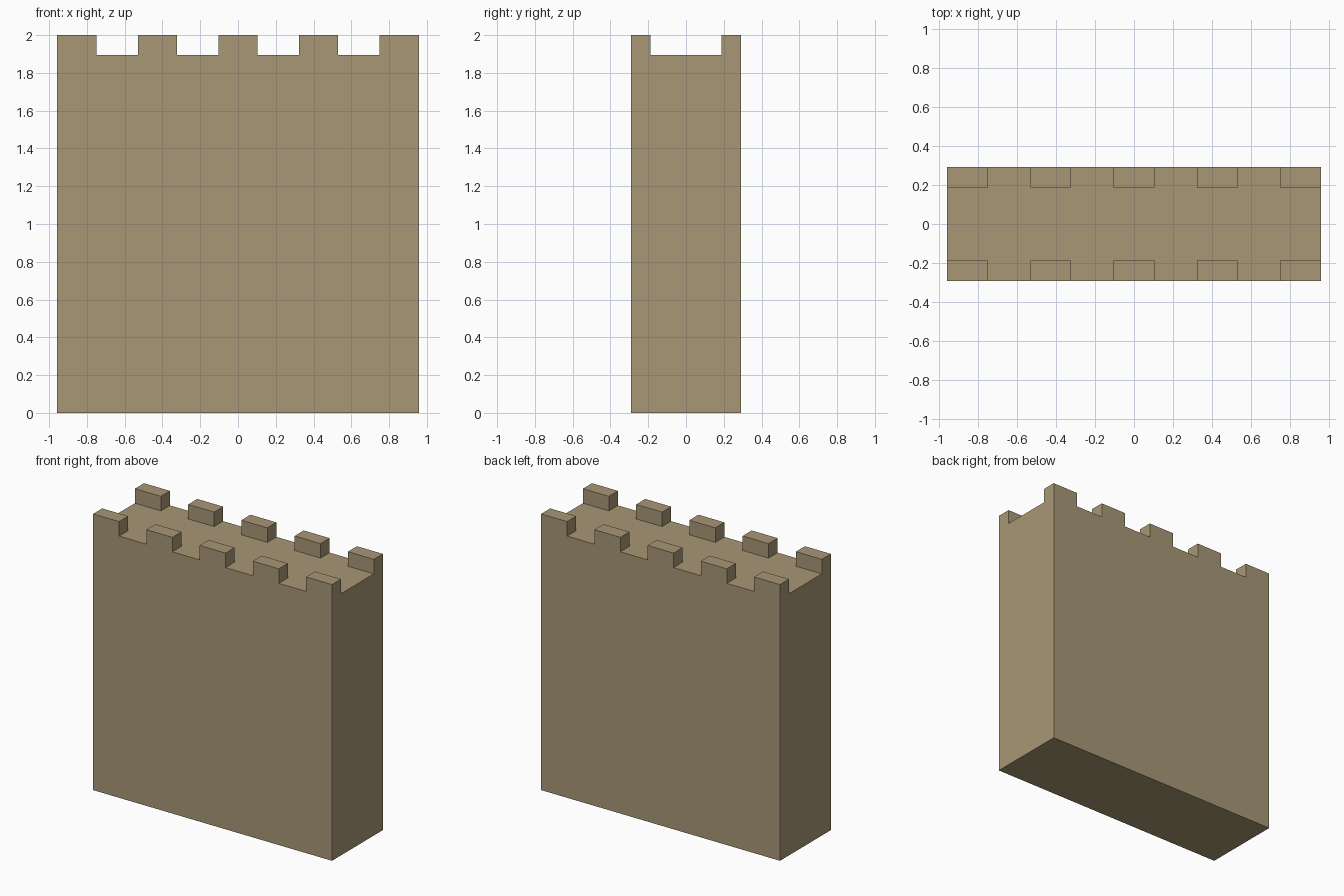
import bpy, bmesh, math
from mathutils import Matrix, Vector

if "Cube" in bpy.data.objects:
    bpy.data.objects.remove(bpy.data.objects["Cube"])

HALF_X, HALF_Y = 0.957, 0.291      # wall half sizes
FLOOR_Z, TOP_Z = 1.895, 2.0        # walkway height and merlon height
MERLON_W, MERLON_D = 0.208, 0.104
PITCH = (2 * HALF_X - MERLON_W) / 4

bm = bmesh.new()

# Solid wall block
bmesh.ops.create_cube(bm, size=1, matrix=Matrix.Translation((0, 0, FLOOR_Z / 2))
                      @ Matrix.Diagonal((2 * HALF_X, 2 * HALF_Y, FLOOR_Z, 1)))


def slice_block(co, axis):
    geom = bm.verts[:] + bm.edges[:] + bm.faces[:]
    bmesh.ops.bisect_plane(bm, geom=geom, plane_co=co, plane_no=axis)


# Cut lines around the merlon footprints
starts = [-HALF_X + i * PITCH for i in range(5)]
for x in starts:
    for edge in (x, x + MERLON_W):
        if abs(edge) < HALF_X - 0.001:
            slice_block((edge, 0, 0), (1, 0, 0))
for side in (-1, 1):
    slice_block((0, side * (HALF_Y - MERLON_D), 0), (0, 1, 0))

# Raise the two rows of merlons
bm.normal_update()
feet = []
for f in bm.faces:
    c = f.calc_center_median()
    if f.normal.z > 0.9 and abs(c.y) > HALF_Y - MERLON_D \
            and any(x < c.x < x + MERLON_W for x in starts):
        feet.append(f)
raised = bmesh.ops.extrude_discrete_faces(bm, faces=feet)["faces"]
for f in raised:
    bmesh.ops.translate(bm, verts=f.verts[:], vec=Vector((0, 0, TOP_Z - FLOOR_Z)))

# Merge coplanar strips back into clean flat faces
bmesh.ops.dissolve_limit(bm, angle_limit=math.radians(1),
                         verts=bm.verts[:], edges=bm.edges[:])
bmesh.ops.recalc_face_normals(bm, faces=bm.faces[:])

mesh = bpy.data.meshes.new("battlement_wall")
bm.to_mesh(mesh)
bm.free()
wall = bpy.data.objects.new("battlement_wall", mesh)
bpy.context.collection.objects.link(wall)

# Sandstone colour
stone = bpy.data.materials.new("sandstone")
stone.diffuse_color = (0.39, 0.31, 0.18, 1)
stone.use_nodes = True
stone.node_tree.nodes["Principled BSDF"].inputs["Base Color"].default_value = stone.diffuse_color
mesh.materials.append(stone)
